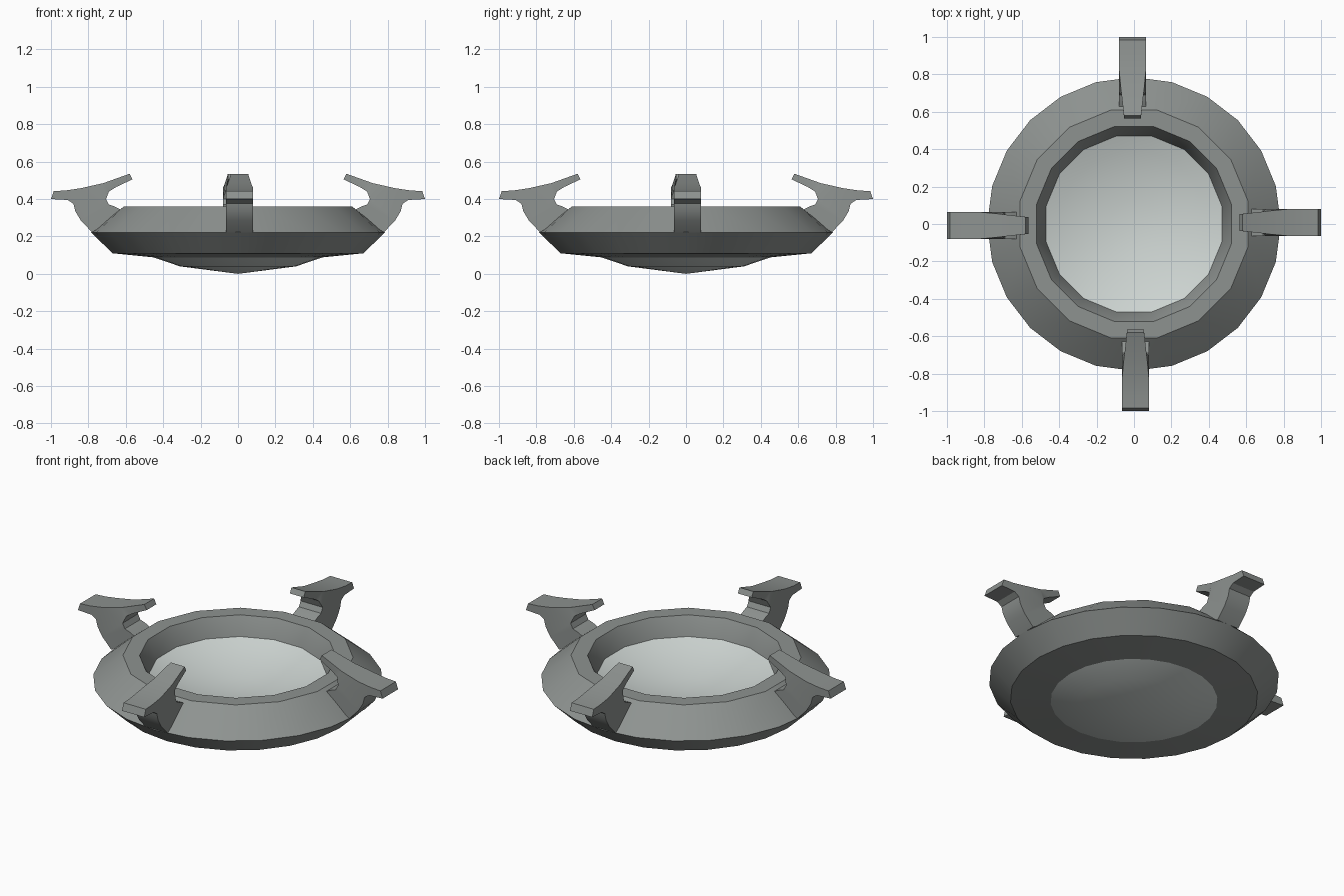
import bpy, bmesh
from math import cos, sin, pi, radians

cube = bpy.data.objects.get("Cube")
if cube:
    bpy.data.objects.remove(cube, do_unlink=True)


def make_material(name, rgb):
    mat = bpy.data.materials.new(name)
    mat.use_nodes = True
    mat.diffuse_color = (*rgb, 1)
    mat.node_tree.nodes["Principled BSDF"].inputs["Base Color"].default_value = (*rgb, 1)
    return mat


stone = make_material("grey stone", (0.27, 0.29, 0.28))
pale = make_material("pale basin", (0.62, 0.67, 0.65))


def finish(bm, name, mat, angle=30, fix_normals=True):
    if fix_normals:
        bmesh.ops.recalc_face_normals(bm, faces=bm.faces)
    mesh = bpy.data.meshes.new(name)
    bm.to_mesh(mesh)
    bm.free()
    mesh.materials.append(mat)
    mesh.shade_smooth()
    mesh.set_sharp_from_angle(angle=radians(angle))
    obj = bpy.data.objects.new(name, mesh)
    bpy.context.collection.objects.link(obj)
    return obj


def ring(bm, radius, z, sides, turn=0.0):
    """Closed loop of edges, with an optional turn in steps."""
    angles = [2 * pi * (i + turn) / sides for i in range(sides)]
    verts = [bm.verts.new((radius * cos(a), radius * sin(a), z)) for a in angles]
    return [bm.edges.new((verts[i - 1], verts[i])) for i in range(sides)]


def lathe(name, rings, mat, tip=None, flip=False):
    """Skin a stack of rings and optionally close it with a centre point."""
    bm = bmesh.new()
    loops = [ring(bm, *r) for r in rings]
    for a, b in zip(loops, loops[1:]):
        bmesh.ops.bridge_loops(bm, edges=a + b)
    if tip is not None:
        centre = bm.verts.new((0, 0, tip))
        for e in loops[-1]:
            bm.faces.new((*e.verts, centre))
    bmesh.ops.recalc_face_normals(bm, faces=bm.faces)
    # Open shells: orient the outermost band by its neighbour's expected side
    bm.normal_update()
    if tip is not None:
        centre.normal_update()
        if (centre.normal.z < 0) != flip:
            bmesh.ops.reverse_faces(bm, faces=bm.faces)
    return finish(bm, name, mat, fix_normals=False)


# Ring body: underside, flared wall, sloped shoulder, flat rim, inner wall
body = lathe("ring_body", [
    (0.45, 0.088, 24), (0.67, 0.11, 24), (0.785, 0.22, 24),
    (0.622, 0.36, 16, 0.5), (0.532, 0.36, 16, 0.5), (0.48, 0.255, 16, 0.5),
    (0.45, 0.088, 24)], stone)

# Pale basin: dished floor inside the rim, shallow bowl below
lathe("basin_floor", [(0.481, 0.255, 16, 0.5), (0.40, 0.225, 16, 0.5),
                      (0.27, 0.19, 16, 0.5), (0.13, 0.168, 16, 0.5)],
      pale, tip=0.16)
lathe("basin_underside", [(0.452, 0.088, 24), (0.31, 0.04, 24)],
      pale, tip=0.0, flip=True)

# Horned arm outline as (distance from centre, height)
arm_profile = [
    (0.60, 0.33), (0.66, 0.36), (0.69, 0.37), (0.705, 0.40), (0.69, 0.44),
    (0.65, 0.465), (0.565, 0.505), (0.58, 0.535), (0.72, 0.485),
    (0.84, 0.458), (0.92, 0.446), (0.985, 0.442), (1.0, 0.40),
    (0.91, 0.395), (0.88, 0.375), (0.87, 0.335), (0.84, 0.285),
    (0.78, 0.222)]


def half_width(r, z):
    """The stem is even; the crest narrows toward its inner tip."""
    taper = min(max((r - 0.57) / 0.25, 0), 1)
    return 0.073 if z < 0.42 else 0.045 + 0.028 * taper


def arm(name, quarter):
    bm = bmesh.new()
    sides = [[bm.verts.new((r, 0.008 + s * half_width(r, z), z))
              for r, z in arm_profile] for s in (-1, 1)]
    near, far = sides
    caps = [bm.faces.new(near), bm.faces.new(far[::-1])]
    for i in range(len(near)):
        bm.faces.new((near[i - 1], near[i], far[i], far[i - 1]))
    bmesh.ops.recalc_face_normals(bm, faces=bm.faces)
    bmesh.ops.triangulate(bm, faces=caps)
    obj = finish(bm, name, stone)
    obj.rotation_euler.z = quarter * pi / 2


for i, side in enumerate(("left", "back", "right", "front")):
    arm(side + "_arm", i)
